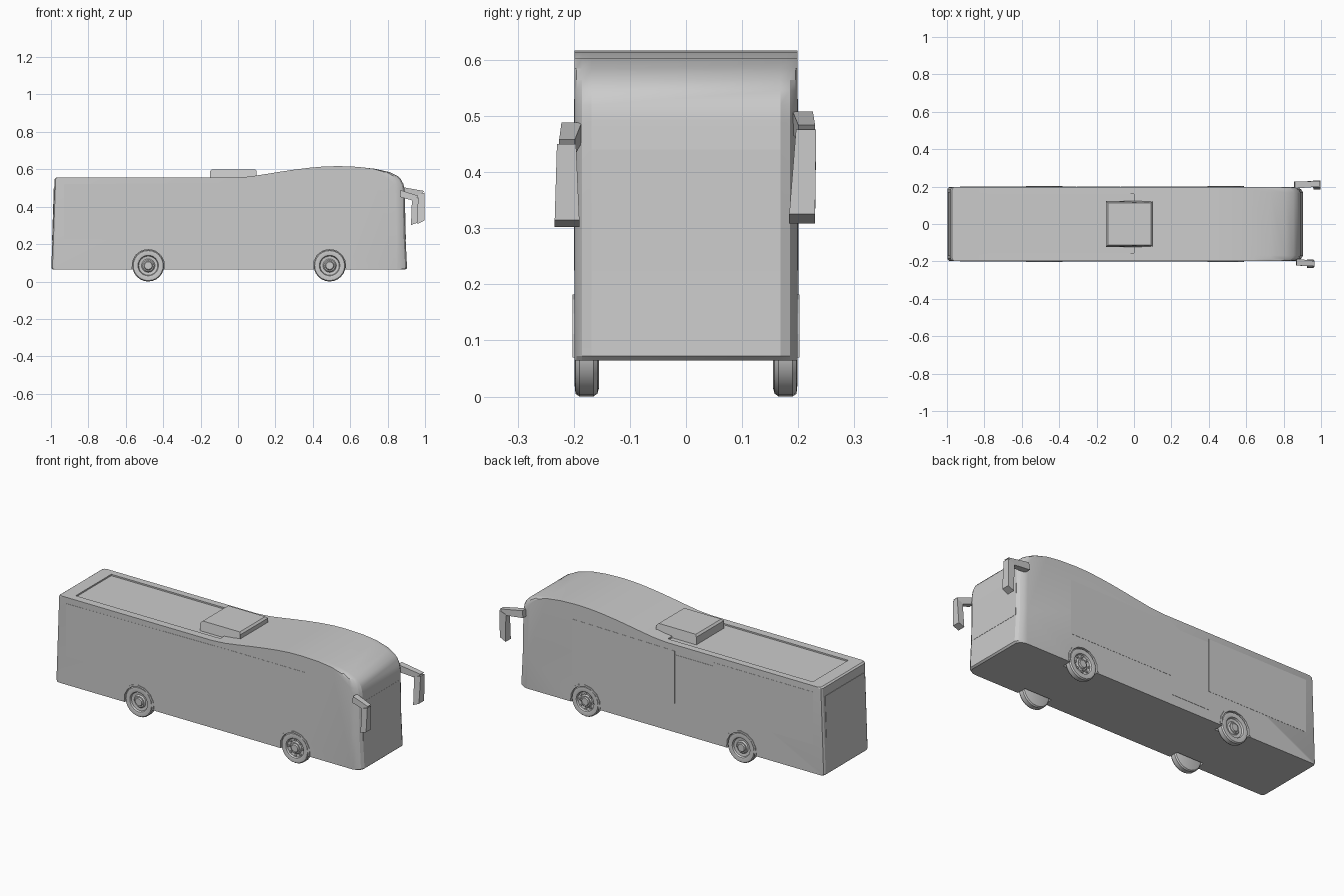
import bpy, bmesh
from math import sin, cos, pi
from mathutils import Matrix

if "Cube" in bpy.data.objects:
    bpy.data.objects.remove(bpy.data.objects["Cube"])

WHEEL_X = (-0.48, 0.49)
WHEEL_R = 0.085


def make(name, bm, smooth=None):
    bmesh.ops.recalc_face_normals(bm, faces=bm.faces)
    me = bpy.data.meshes.new(name)
    bm.to_mesh(me)
    bm.free()
    ob = bpy.data.objects.new(name, me)
    bpy.context.collection.objects.link(ob)
    bpy.ops.object.select_all(action='DESELECT')
    ob.select_set(True)
    bpy.context.view_layer.objects.active = ob
    if smooth:
        bpy.ops.object.shade_smooth_by_angle(angle=smooth)
    return ob


def loft(bm, rings, closed=True):
    """Skin a list of equal-length point rings and cap both ends."""
    vs = [[bm.verts.new(p) for p in r] for r in rings]
    n = len(vs[0])
    for a, b in zip(vs, vs[1:]):
        for i in range(n):
            bm.faces.new((a[i], a[(i + 1) % n], b[(i + 1) % n], b[i]))
    bm.faces.new(vs[0])
    bm.faces.new(vs[-1])


def slab(name, pts, y0, y1):
    """Extrude an xz outline from y0 to y1."""
    bm = bmesh.new()
    loft(bm, [[(x, y, z) for x, z in pts] for y in (y0, y1)])
    return make(name, bm)


def box(name, x0, x1, y0, y1, z0, z1, bevel=0):
    ob = slab(name, [(x0, z0), (x1, z0), (x1, z1), (x0, z1)], y0, y1)
    if bevel:
        m = ob.modifiers.new("bevel", 'BEVEL')
        m.width = bevel
        m.segments = 1
    return ob


def cut(target, cutter):
    m = target.modifiers.new("cut", 'BOOLEAN')
    m.operation = 'DIFFERENCE'
    m.solver = 'EXACT'
    m.object = cutter
    bpy.context.view_layer.objects.active = target
    bpy.ops.object.modifier_apply(modifier=m.name)
    bpy.data.objects.remove(cutter)


# Body shell: side profile lofted across the width, front and rear corners rounded in plan
profile = [(-0.992, 0.064), (0.895, 0.064), (0.904, 0.072), (0.895, 0.25), (0.891, 0.49),
           (0.885, 0.52), (0.872, 0.545), (0.853, 0.564), (0.81, 0.585), (0.73, 0.603),
           (0.64, 0.613), (0.54, 0.617), (0.46, 0.615), (0.38, 0.608), (0.30, 0.598),
           (0.22, 0.586), (0.14, 0.573), (0.06, 0.561), (-0.02, 0.555), (-0.972, 0.555),
           (-0.981, 0.548), (-0.998, 0.074)]
stations = [(0.168, 0, 0), (0.185, 0.01, 0), (0.195, 0.027, 0.006), (0.199, 0.048, 0.016)]
rings = []
for y, front, rear in [(-a, b, c) for a, b, c in reversed(stations)] + stations:
    ring = []
    for x, z in profile:
        x2 = x - front * min(max((x - 0.7) / 0.19, 0), 1)
        ring.append((x2 + (rear if x < -0.9 else 0), y, z))
    rings.append(ring)
bm = bmesh.new()
loft(bm, rings)
body = make("body", bm)

# Wheel wells and shallow roof recess
for wx in WHEEL_X:
    for s in (-1, 1):
        arc = [(wx + 0.089 * cos(2 * pi * i / 16), WHEEL_R + 0.089 * sin(2 * pi * i / 16))
               for i in range(16)]
        cut(body, slab("well_cutter", arc, s * 0.145, s * 0.25))
cut(body, box("recess_cutter", -0.9, 0.0, -0.155, 0.16, 0.547, 0.7))
bpy.ops.object.select_all(action='DESELECT')
body.select_set(True)
bpy.context.view_layer.objects.active = body
bpy.ops.object.shade_smooth_by_angle(angle=0.4)

# Roof hatch
hatch = slab("roof_hatch", [(-0.15, 0.54), (0.1, 0.54), (0.1, 0.59), (0.09, 0.6),
                            (-0.14, 0.6), (-0.15, 0.59)], -0.123, 0.123)
for v in hatch.data.vertices:
    if v.co.z > 0.595:
        v.co.y *= 0.92

# Wheels: lathed tyre, dished rim and hub; arch lip around each
tyre = [(0.07, 0.155), (0.08, 0.158), (0.085, 0.165), (0.085, 0.19), (0.08, 0.197),
        (0.06, 0.199), (0.055, 0.197), (0.051, 0.187), (0.036, 0.185), (0.03, 0.192),
        (0.024, 0.192), (0.02, 0.198), (0.01, 0.198)]
for wx, end in zip(WHEEL_X, ("rear", "front")):
    for s, side in ((-1, "right"), (1, "left")):
        bm = bmesh.new()
        n = 24
        loft(bm, [[(wx + r * cos(2 * pi * i / n), s * y, WHEEL_R + r * sin(2 * pi * i / n))
                   for i in range(n)] for r, y in tyre])
        make(f"{end}_{side}_wheel", bm, 0.5)
        if end == "front":
            bm = bmesh.new()
            for i in range(8):
                a = 2 * pi * i / 8
                loc = Matrix.Translation((wx + 0.043 * cos(a), s * 0.188,
                                          WHEEL_R + 0.043 * sin(a)))
                bmesh.ops.create_cone(bm, cap_ends=True, segments=6, radius1=0.006,
                                      radius2=0.006, depth=0.01,
                                      matrix=loc @ Matrix.Rotation(pi / 2, 4, 'X'))
            make(f"{side}_wheel_bolts", bm)
        arc = [(cos(a), sin(a)) for a in [pi * (i / 8 * 1.1 - 0.05) for i in range(9)]]
        lip = [(wx + 0.098 * c, WHEEL_R + 0.097 * d) for c, d in arc]
        lip += [(wx + 0.087 * c, WHEEL_R + 0.087 * d) for c, d in reversed(arc)]
        slab(f"{end}_{side}_arch", lip, s * 0.16, s * 0.202)


# Mirrors: a drooping arm and a tilted housing hanging from its tip
def mirror(name, arm, housing):
    for part, (top, bottom) in (("arm", arm), ("housing", housing)):
        bm = bmesh.new()
        ends = []
        for x0, x1, y0, y1, z0, z1 in (top, bottom):
            if part == "arm":
                ends.append([(x0, y0, z0), (x0, y1, z0), (x1, y1, z1), (x1, y0, z1)])
            else:
                ends.append([(x0, y0, z0), (x1, y0, z1), (x1, y1, z1), (x0, y1, z0)])
        loft(bm, ends)
        make(f"{name}_mirror_{part}", bm)


mirror("left",
       ((0.855, 0.86, 0.190, 0.226, 0.468, 0.508), (0.97, 0.995, 0.2, 0.23, 0.455, 0.484)),
       ((0.958, 0.998, 0.196, 0.232, 0.462, 0.476), (0.96, 0.996, 0.184, 0.23, 0.308, 0.325)))
mirror("right",
       ((0.865, 0.87, -0.222, -0.186, 0.452, 0.488), (0.945, 0.965, -0.226, -0.198, 0.43, 0.458)),
       ((0.93, 0.965, -0.23, -0.196, 0.438, 0.45), (0.925, 0.96, -0.234, -0.19, 0.302, 0.315)))

# Flush side windows and passenger door
window = [(-0.93, 0.225), (0.56, 0.225), (0.56, 0.53), (0.1, 0.53), (-0.93, 0.52)]
slab("right_windows", window, -0.19, -0.2)
slab("left_windows_front", [(-0.07, 0.225), (0.57, 0.225), (0.57, 0.53), (-0.07, 0.52)], 0.19, 0.2)
box("left_windows_rear", -0.93, -0.31, 0.19, 0.2, 0.225, 0.52)
box("passenger_door", -0.308, -0.072, 0.19, 0.2005, 0.12, 0.5)

# Windscreen and rear panel
slab("windscreen", [(0.88, 0.225), (0.8975, 0.225), (0.8925, 0.44), (0.88, 0.44)], -0.168, 0.168)
slab("rear_panel", [(-0.98, 0.22), (-0.994, 0.22), (-0.985, 0.5), (-0.97, 0.5)], -0.17, 0.17)
